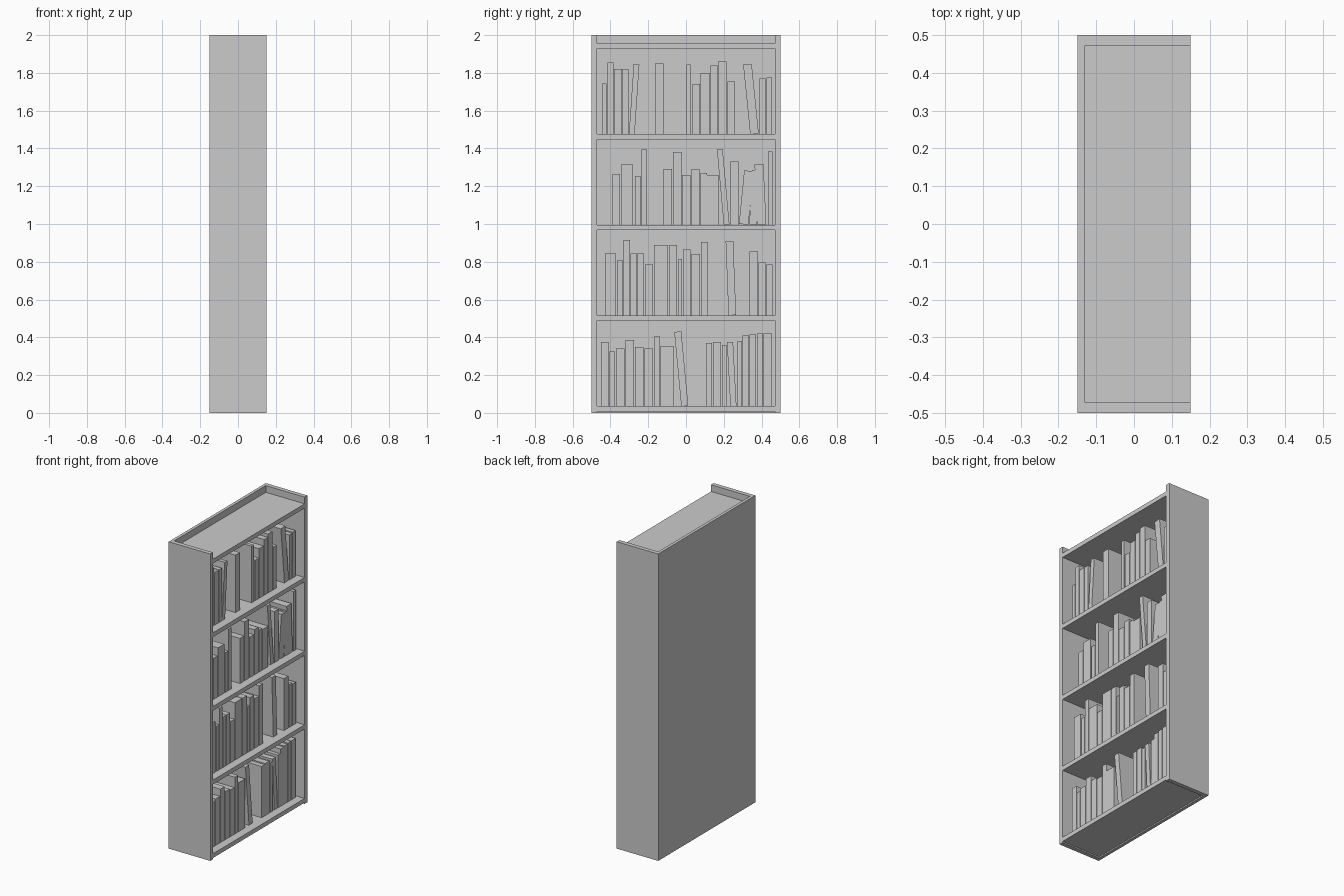
import bpy, bmesh
from math import asin
from mathutils import Matrix, Vector


def box(name, lo, hi, pivot=None, angle=0.0):
    """Box between two corners, optionally tilted about an x axis through pivot."""
    lo, hi = Vector(lo), Vector(hi)
    size = hi - lo
    bm = bmesh.new()
    bmesh.ops.create_cube(bm, size=1)
    bmesh.ops.scale(bm, vec=size, verts=bm.verts)
    bmesh.ops.translate(bm, vec=(lo + hi) / 2, verts=bm.verts)
    if pivot:
        bmesh.ops.rotate(bm, cent=pivot, matrix=Matrix.Rotation(angle, 3, 'X'), verts=bm.verts)
    mesh = bpy.data.meshes.new(name)
    bm.to_mesh(mesh)
    bm.free()
    obj = bpy.data.objects.new(name, mesh)
    bpy.context.collection.objects.link(obj)
    return obj


# Case: two sides, back panel, five boards (open towards +x)
D, W, H, T = 0.15, 0.5, 2.0, 0.028
BACK = -0.13
box("side_left", (-D, -W, 0), (D, -W + T, H))
box("side_right", (-D, W - T, 0), (D, W, H))
box("back_panel", (-D, -W + T, 0), (BACK, W - T, H))
shelf_tops = [0.036 + 0.48 * i for i in range(5)]
for i, z in enumerate(shelf_tops):
    box(f"shelf_{i + 1}", (BACK, -W + T, z - T), (D, W - T, z))

# Books per shelf: (left, right, top height, optional sideways lean of the top)
row_1 = [(-.45, -.41, .375), (-.405, -.375, .325), (-.37, -.325, .34), (-.32, -.275, .385),
         (-.27, -.225, .35), (-.22, -.175, .34), (-.17, -.137, .405), (-.135, -.065, .355),
         (-.025, .012, .43, -.037), (.105, .137, .37), (.142, .185, .375), (.19, .215, .36),
         (.235, .267, .375, -.018), (.272, .297, .38), (.3, .333, .41), (.337, .37, .415),
         (.375, .405, .42), (.41, .455, .42)]
row_2 = [(-.43, -.37, .845), (-.362, -.335, .81), (-.33, -.297, .915), (-.295, -.26, .845),
         (-.257, -.222, .845), (-.218, -.175, .785), (-.17, -.095, .89), (-.09, -.047, .89),
         (-.04, -.02, .815), (-.015, .025, .865), (.03, .075, .84), (.08, .117, .905),
         (.225, .265, .91, -.015), (.335, .38, .855), (.385, .42, .795), (.425, .458, .785)]
row_3 = [(-.39, -.35, 1.265), (-.345, -.28, 1.315), (-.27, -.24, 1.255), (-.235, -.207, 1.395),
         (-.118, -.075, 1.29), (-.07, -.025, 1.38), (-.02, .025, 1.26), (.03, .072, 1.29),
         (.077, .11, 1.27), (.112, .172, 1.26), (.2, .23, 1.395, -.036), (.235, .277, 1.33),
         (.28, .33, 1.28, .028), (.335, .375, 1.285, .015), (.378, .425, 1.315, -.015),
         (.433, .458, 1.385)]
row_4 = [(-.445, -.42, 1.745), (-.415, -.385, 1.855), (-.38, -.34, 1.82), (-.335, -.305, 1.82),
         (-.302, -.272, 1.845, .025), (-.165, -.118, 1.85), (.003, .025, 1.845), (.035, .075, 1.74),
         (.077, .125, 1.8), (.13, .167, 1.84), (.17, .215, 1.86), (.22, .26, 1.755),
         (.34, .385, 1.845, -.037), (.39, .42, 1.77), (.425, .455, 1.775)]

BOOK_BACK, BOOK_FRONT = -0.11, 0.097
for r, (row, base) in enumerate(zip((row_1, row_2, row_3, row_4), shelf_tops)):
    for b, (y0, y1, top, *lean) in enumerate(row):
        shift = lean[0] if lean else 0.0
        pivot = (0, y1 if shift > 0 else y0, base)
        box(f"book_{r + 1}_{b + 1}", (BOOK_BACK, y0, base), (BOOK_FRONT, y1, top),
            pivot, -asin(shift / (top - base)))
